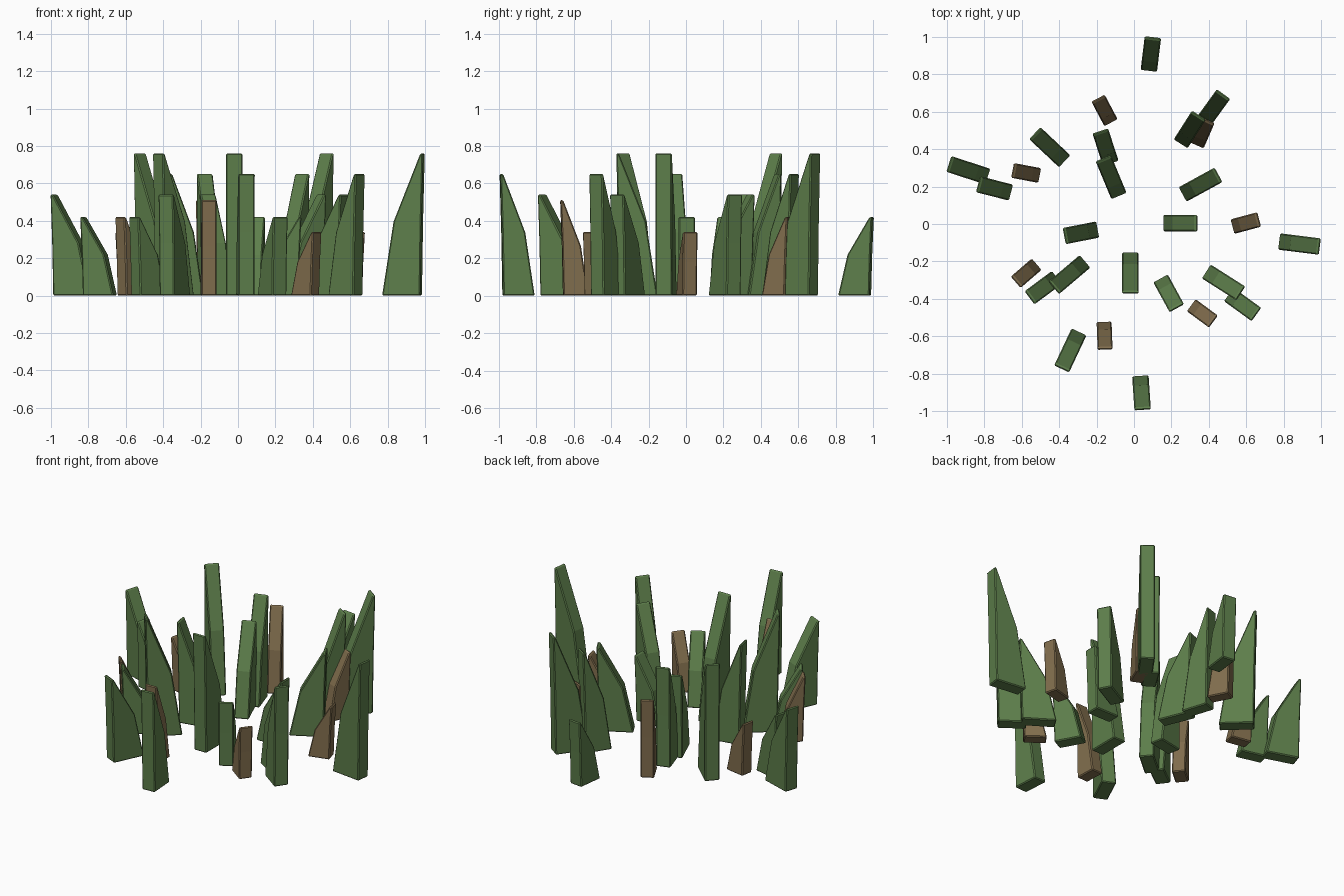
import bpy, bmesh, math

if "Cube" in bpy.data.objects:
    bpy.data.objects.remove(bpy.data.objects["Cube"])


def material(name, color):
    m = bpy.data.materials.new(name)
    m.diffuse_color = (*color, 1)
    m.use_nodes = True
    m.node_tree.nodes["Principled BSDF"].inputs["Base Color"].default_value = m.diffuse_color
    return m


green = material("green", (0.11, 0.21, 0.07))
brown = material("dry_brown", (0.22, 0.155, 0.075))


def blade(name, x, y, angle, length, width, height, mat):
    """Bent wedge: a side profile that leans outward, extruded across its width."""
    h, w = length / 2, width / 2
    profile = [(-h, 0), (h, 0), (h + 0.006, 0.52 * height), (h + 0.015, height),
               (h + 0.001, height), (-h + 0.3 * length, 0.52 * height)]
    bm = bmesh.new()
    sides = [[bm.verts.new((r, s, z)) for r, z in profile] for s in (-w, w)]
    # side caps split at the bend so every face is convex
    for v in sides:
        bm.faces.new((v[0], v[1], v[2], v[5]))
        bm.faces.new((v[5], v[2], v[3], v[4]))
    n = len(profile)
    for i in range(n):
        j = (i + 1) % n
        bm.faces.new((sides[0][i], sides[0][j], sides[1][j], sides[1][i]))
    bmesh.ops.recalc_face_normals(bm, faces=bm.faces)
    mesh = bpy.data.meshes.new(name)
    bm.to_mesh(mesh)
    bm.free()
    mesh.materials.append(mat)
    ob = bpy.data.objects.new(name, mesh)
    bpy.context.collection.objects.link(ob)
    # measured centres include the tip overhang
    ob.location = (x - 0.007 * math.cos(angle), y - 0.007 * math.sin(angle), 0)
    ob.rotation_euler.z = angle
    bev = ob.modifiers.new("soft_edges", "BEVEL")
    bev.width = 0.006
    bev.segments = 1
    bev.limit_method = "ANGLE"


CX, CY = -0.02, 0.005  # tuft centre

# green blades: five rings, four turns; heights cycle by four, lengths alternate
spots = [(0.247, 0.005), (0.355, 0.21), (0.298, 0.505), (0.414, 0.605), (0.09, 0.908),
         (-0.122, 0.25), (-0.152, 0.41), (-0.45, 0.41), (-0.745, 0.19), (-0.885, 0.287),
         (-0.283, -0.047), (-0.345, -0.27), (-0.485, -0.34), (-0.34, -0.675), (0.04, -0.902),
         (-0.02, -0.262), (0.185, -0.37), (0.478, -0.312), (0.58, -0.43), (0.884, -0.107)]
for i, (x, y) in enumerate(spots):
    blade(f"green_blade_{i + 1}", x, y, math.atan2(y - CY, x - CX),
          0.205 if i % 2 else 0.168, 0.088, (0.42, 0.54, 0.65, 0.76)[i % 4], green)

# dry blades: one ring of seven, turned slightly off the radius
for i in range(7):
    a = 2 * math.pi * i / 7
    blade(f"dry_blade_{i + 1}", CX + 0.617 * math.cos(a), CY + 0.617 * math.sin(a),
          a + math.radians(15), 0.134, 0.08, (0.34, 0.42, 0.51)[i % 3], brown)
